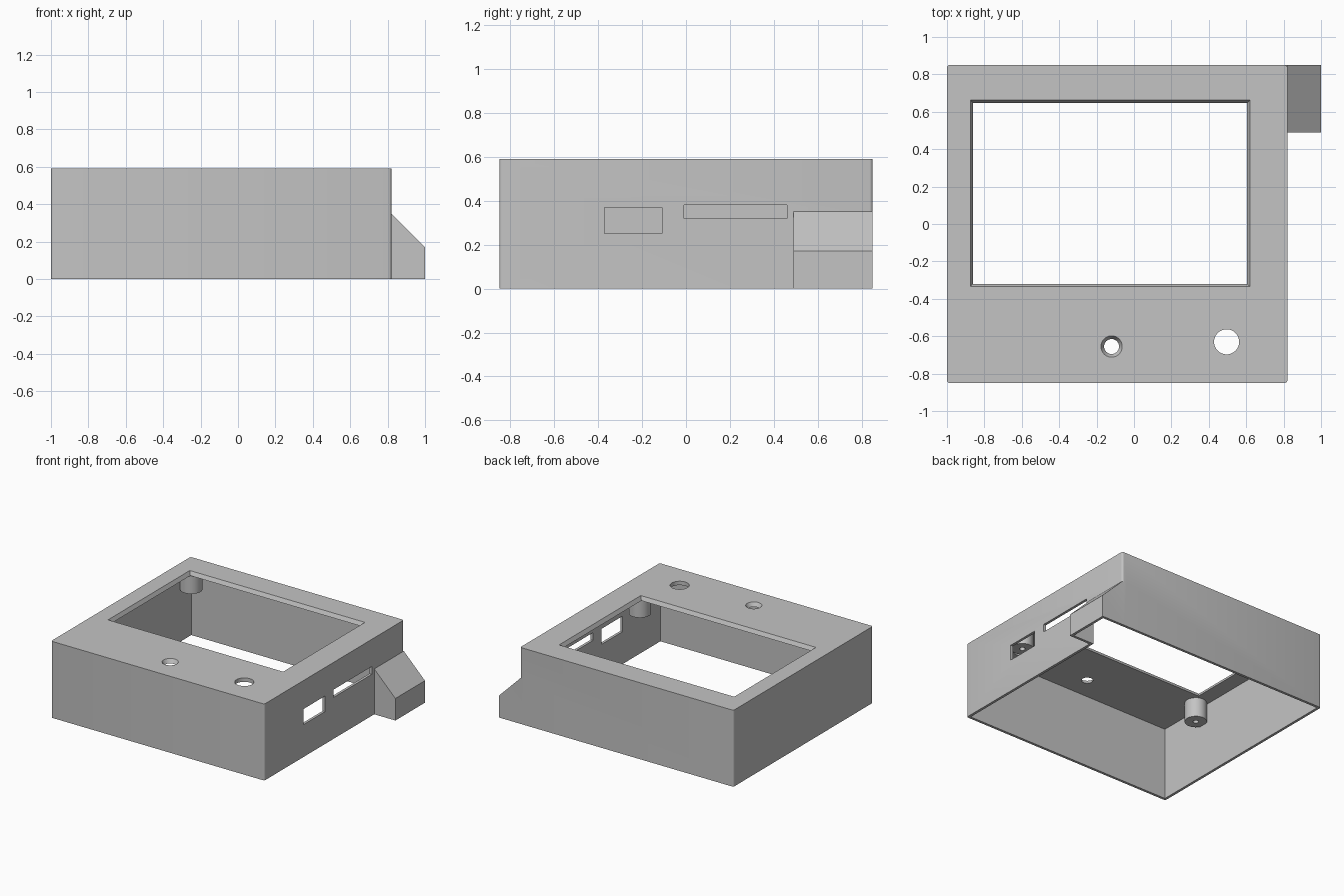
import bpy, bmesh, math

if "Cube" in bpy.data.objects:
    bpy.data.objects.remove(bpy.data.objects["Cube"], do_unlink=True)

LEFT, RIGHT, FRONT, BACK, TOP = -1.0, 0.82, -0.85, 0.85, 0.59
WALL, ROOF = 0.02, 0.03
CEILING = TOP - ROOF

gray = bpy.data.materials.new("plain_gray")
gray.use_nodes = True
gray.diffuse_color = (0.55, 0.55, 0.55, 1)
gray.node_tree.nodes["Principled BSDF"].inputs["Base Color"].default_value = (0.55, 0.55, 0.55, 1)


def loft(name, rings):
    """Closed solid through a list of equal-length point rings."""
    bm = bmesh.new()
    loops = [[bm.verts.new(p) for p in ring] for ring in rings]
    n = len(loops[0])
    for a, b in zip(loops, loops[1:]):
        for i in range(n):
            j = (i + 1) % n
            bm.faces.new((a[i], a[j], b[j], b[i]))
    bm.faces.new(loops[0])
    bm.faces.new(loops[-1])
    bmesh.ops.recalc_face_normals(bm, faces=bm.faces)
    mesh = bpy.data.meshes.new(name)
    bm.to_mesh(mesh)
    bm.free()
    mesh.materials.append(gray)
    obj = bpy.data.objects.new(name, mesh)
    bpy.context.collection.objects.link(obj)
    return obj


def rect(x0, x1, y0, y1, z):
    return [(x0, y0, z), (x1, y0, z), (x1, y1, z), (x0, y1, z)]


def circle(x, y, r, z, n=48):
    return [(x + r * math.cos(i * math.tau / n), y + r * math.sin(i * math.tau / n), z)
            for i in range(n)]


def rounded_rect(x0, x1, y0, y1, r, z):
    corners = [(x1 - r, y1 - r), (x0 + r, y1 - r), (x0 + r, y0 + r), (x1 - r, y0 + r)]
    return [(cx + r * math.cos((k + i / 4) * math.pi / 2),
             cy + r * math.sin((k + i / 4) * math.pi / 2), z)
            for k, (cx, cy) in enumerate(corners) for i in range(5)]


def box(name, x0, x1, y0, y1, z0, z1):
    return loft(name, [rect(x0, x1, y0, y1, z) for z in (z0, z1)])


def prism_y(name, profile, y0, y1):
    return loft(name, [[(x, y, z) for x, z in profile] for y in (y0, y1)])


def combine(target, tool, operation):
    """Apply a boolean and discard the tool."""
    mod = target.modifiers.new(operation, 'BOOLEAN')
    mod.operation, mod.object, mod.solver = operation, tool, 'EXACT'
    graph = bpy.context.evaluated_depsgraph_get()
    mesh = bpy.data.meshes.new_from_object(target.evaluated_get(graph))
    target.modifiers.clear()
    target.data = mesh
    bpy.data.objects.remove(tool, do_unlink=True)


# Outer body with the sloped side pocket
case = loft("case", [rounded_rect(LEFT, RIGHT, FRONT, BACK, 0.015, z) for z in (0, TOP)])
pocket = [(0.78, 0), (1, 0), (1, 0.17), (RIGHT, 0.35), (0.78, 0.35)]
combine(case, prism_y("pocket", pocket, 0.49, BACK), 'UNION')

# Hollow interior, open underneath and into the pocket
combine(case, box("cavity", LEFT + WALL, RIGHT - WALL, FRONT + WALL, BACK - WALL, -0.1, CEILING),
        'DIFFERENCE')
hollow = [(0.75, -0.1), (0.98, -0.1), (0.98, 0.162), (0.80, 0.342), (0.75, 0.342)]
combine(case, prism_y("pocket_cavity", hollow, 0.49 + WALL, BACK - WALL), 'DIFFERENCE')

# Screen window with chamfered rim
def window_ring(grow, z):
    return rect(-0.86 - grow, 0.605 + grow, -0.32 - grow, 0.647 + grow, z)

combine(case, loft("window", [window_ring(0, CEILING - 0.02), window_ring(0, CEILING),
                              window_ring(0.03, TOP + ROOF)]), 'DIFFERENCE')

# Countersunk hole and plain hole in the top
combine(case, loft("small_hole", [circle(-0.12, -0.655, r, z) for r, z in
                                  ((0.04, 0.5), (0.04, CEILING), (0.074, TOP + ROOF))]), 'DIFFERENCE')
combine(case, loft("large_hole", [circle(0.495, -0.63, 0.067, z) for z in (0.5, 0.65)]), 'DIFFERENCE')

# Side port openings
combine(case, box("port", 0.75, 0.9, -0.37, -0.11, 0.25, 0.37), 'DIFFERENCE')
combine(case, box("slot", 0.75, 0.9, -0.01, 0.46, 0.32, 0.38), 'DIFFERENCE')

# Mounting posts with pilot holes under the top
posts = []
for side, x in (("left", 0.68), ("right", -0.91)):
    for end, y in (("front", -0.41), ("back", 0.73)):
        post = loft(f"{end}_{side}_post", [circle(x, y, 0.078, z) for z in (0.41, CEILING + 0.01)])
        combine(post, loft("pilot", [circle(x, y, 0.02, z, 24) for z in (0.3, 0.54)]), 'DIFFERENCE')
        posts.append(post)

# Smooth round surfaces, keep edges sharp
bpy.ops.object.select_all(action='DESELECT')
for obj in [case] + posts:
    obj.select_set(True)
bpy.context.view_layer.objects.active = case
bpy.ops.object.shade_smooth_by_angle(angle=math.radians(30))
